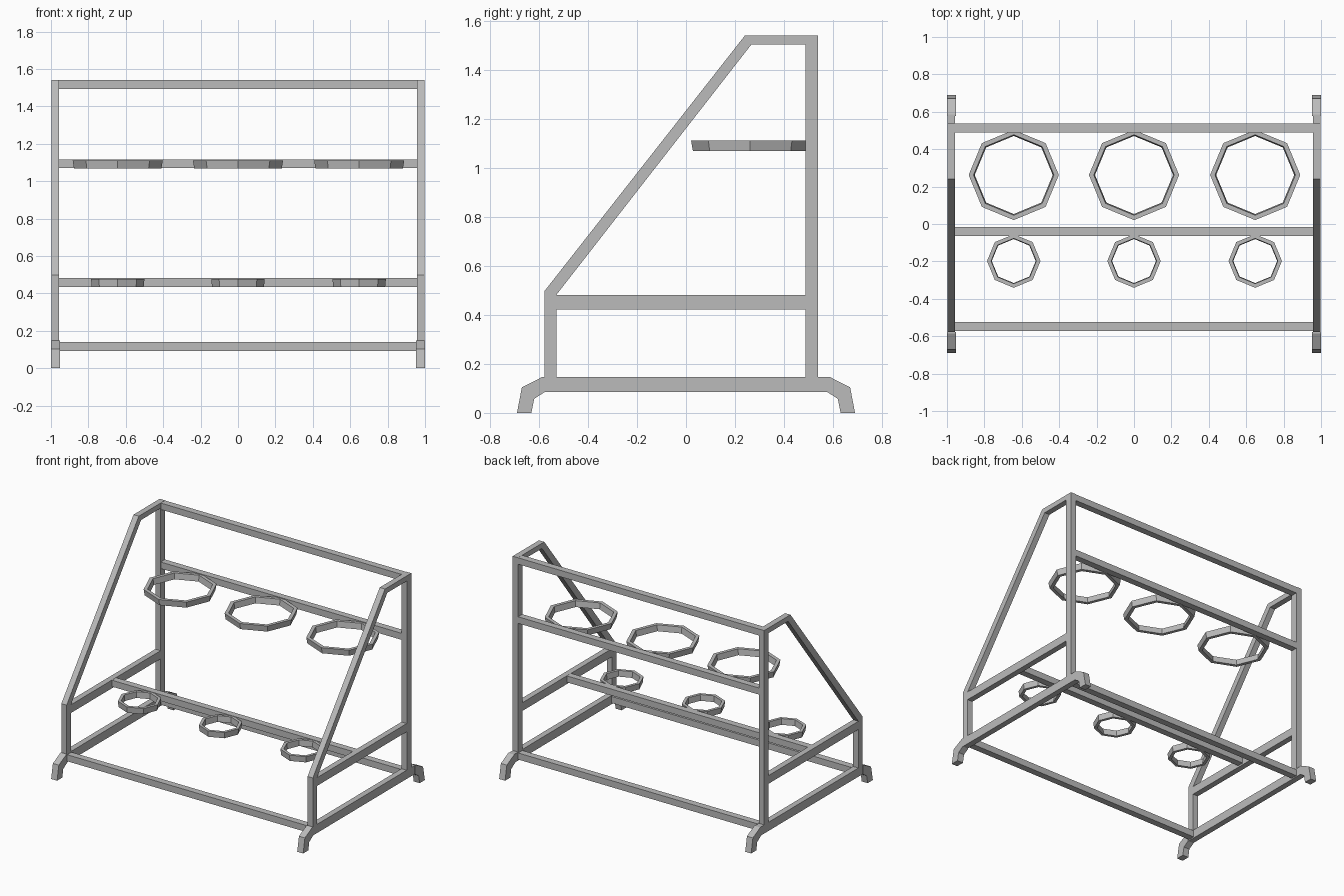
import bpy, bmesh
from math import cos, sin, tau

cube = bpy.data.objects.get("Cube")
if cube:
    bpy.data.objects.remove(cube)

# Single painted-metal grey
grey = bpy.data.materials.new("metal_grey")
grey.use_nodes = True
grey.diffuse_color = (0.5, 0.5, 0.5, 1)
grey.node_tree.nodes["Principled BSDF"].inputs["Base Color"].default_value = (0.5, 0.5, 0.5, 1)


def finish(name, bm):
    bmesh.ops.recalc_face_normals(bm, faces=bm.faces)
    mesh = bpy.data.meshes.new(name)
    bm.to_mesh(mesh)
    bm.free()
    mesh.materials.append(grey)
    obj = bpy.data.objects.new(name, mesh)
    bpy.context.collection.objects.link(obj)
    return obj


def prism(name, profile, x0, x1):
    """Extrude a (y, z) profile along x."""
    bm = bmesh.new()
    face = bm.faces.new([bm.verts.new((x0, y, z)) for y, z in profile])
    ext = bmesh.ops.extrude_face_region(bm, geom=[face])
    new = [v for v in ext["geom"] if isinstance(v, bmesh.types.BMVert)]
    bmesh.ops.translate(bm, verts=new, vec=(x1 - x0, 0, 0))
    return finish(name, bm)


def rect(y0, y1, z0, z1):
    return [(y0, z0), (y1, z0), (y1, z1), (y0, z1)]


def ring(name, x, y, z0, z1, outer, inner):
    """Eight-sided hoop, slightly narrower at the bottom."""
    bm = bmesh.new()
    loops = []
    for r, z in ((outer, z1), (inner, z1), (inner * 0.97, z0), (outer * 0.97, z0)):
        loops.append([bm.verts.new((x + r * cos(tau * i / 8), y + r * sin(tau * i / 8), z))
                      for i in range(8)])
    for k in range(4):
        a, b = loops[k], loops[(k + 1) % 4]
        for i in range(8):
            j = (i + 1) % 8
            bm.faces.new((a[i], a[j], b[j], b[i]))
    return finish(name, bm)


# Side frames, in (y, z)
side_parts = {
    "back_post": rect(0.488, 0.539, 0.147, 1.541),
    "bottom_rail": rect(-0.577, 0.577, 0.085, 0.147),
    "middle_rail": rect(-0.529, 0.488, 0.423, 0.482),
    "front_post": [(-0.577, 0.147), (-0.529, 0.147), (-0.529, 0.482), (-0.577, 0.498)],
    "sloping_rail": [(-0.577, 0.498), (-0.529, 0.482), (0.267, 1.504), (0.241, 1.541)],
    "top_rail": [(0.267, 1.504), (0.488, 1.504), (0.488, 1.541), (0.241, 1.541)],
}
foot = [(0.577, 0.147), (0.586, 0.147), (0.67, 0.104), (0.69, 0),
        (0.631, 0), (0.62, 0.057), (0.577, 0.085)]

for side, s in (("left", 1), ("right", -1)):
    for part, profile in side_parts.items():
        prism(f"{side}_{part}", profile, s * 0.956, s * 0.998)
    for end, e in (("back", 1), ("front", -1)):
        prism(f"{side}_{end}_foot", [(e * y, z) for y, z in foot], s * 0.953, s)

# Cross bars between the side frames
cross_bars = {
    "top_cross_bar": rect(0.49, 0.538, 1.494, 1.54),
    "upper_cross_bar": rect(0.49, 0.538, 1.07, 1.117),
    "middle_cross_bar": rect(-0.064, -0.016, 0.435, 0.481),
    "front_bottom_bar": rect(-0.571, -0.523, 0.093, 0.14),
    "back_bottom_bar": rect(0.49, 0.538, 0.093, 0.14),
}
for name, profile in cross_bars.items():
    prism(name, profile, -0.957, 0.957)

# Holder rings, three per row
for place, x in (("right", -0.643), ("centre", 0), ("left", 0.648)):
    ring(f"large_ring_{place}", x, 0.262, 1.068, 1.111, 0.241, 0.215)
    ring(f"small_ring_{place}", x, -0.198, 0.435, 0.478, 0.143, 0.121)
